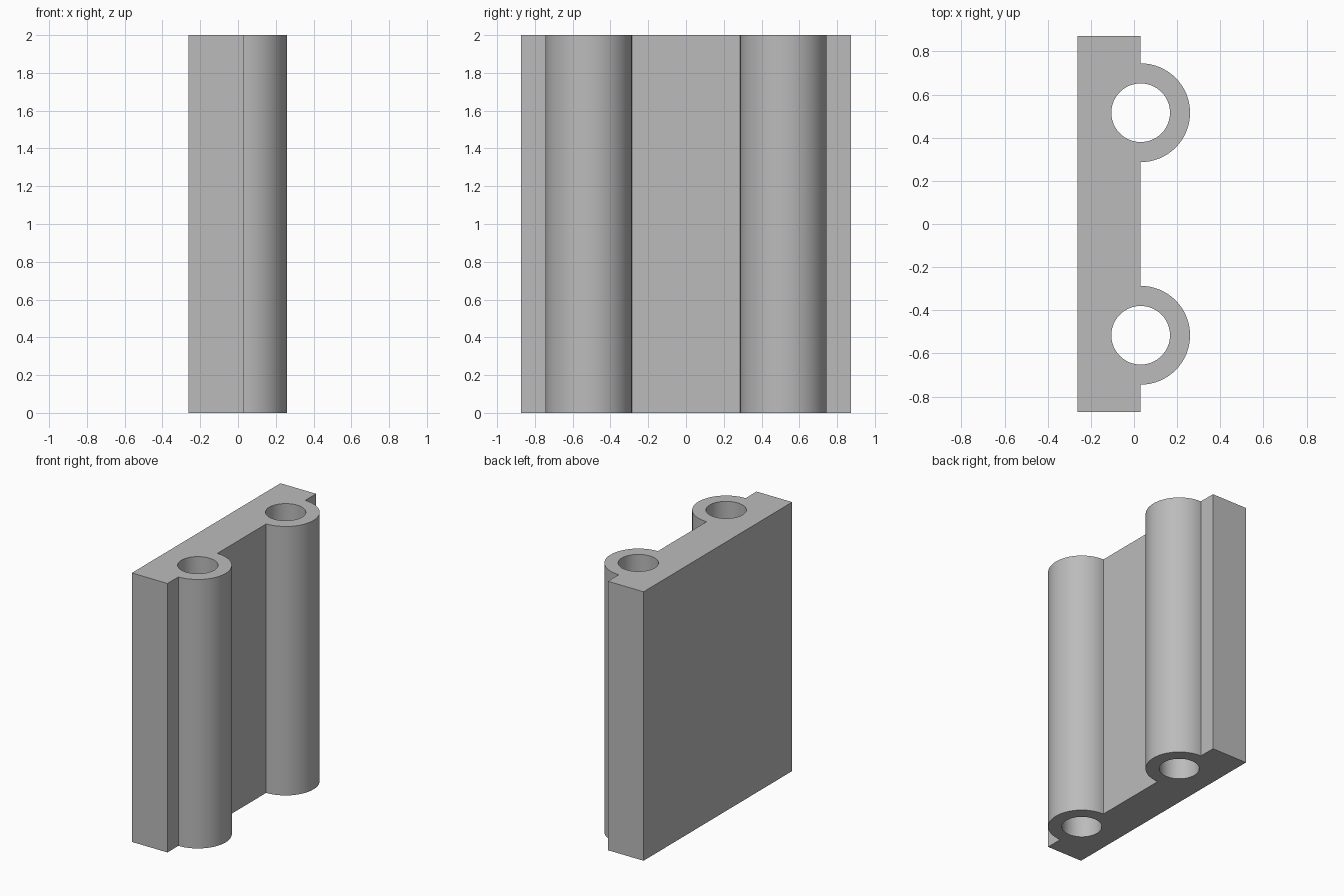
import bpy, bmesh, math

cube = bpy.data.objects.get("Cube")
if cube:
    bpy.data.objects.remove(cube, do_unlink=True)

HEIGHT = 2.0
BACK, FACE, HALF = -0.262, 0.031, 0.873      # plate cross-section
TUBE_Y, OUTER, INNER = 0.516, 0.229, 0.136   # tube centres and radii
SEG = 64

grey = bpy.data.materials.new("plain grey")
grey.use_nodes = True
colour = (0.5, 0.5, 0.5, 1)
grey.diffuse_color = colour
grey.node_tree.nodes["Principled BSDF"].inputs["Base Color"].default_value = colour


def arc(cy, radius, start, end, steps):
    """Points on an arc centred on the plate's front face."""
    angles = [start + (end - start) * i / steps for i in range(steps + 1)]
    return [(FACE + radius * math.cos(a), cy + radius * math.sin(a)) for a in angles]


# Outline of the plate with two half-round bosses, and the two bores
outline = [(BACK, HALF), (BACK, -HALF), (FACE, -HALF)]
bores = []
for cy in (-TUBE_Y, TUBE_Y):
    outline += arc(cy, OUTER, -math.pi / 2, math.pi / 2, SEG // 2)
    bores.append(arc(cy, INNER, 0, 2 * math.pi, SEG)[:-1])
outline.append((FACE, HALF))

# Fill the section and extrude it to full height
bm = bmesh.new()
edges = []
for loop in [outline] + bores:
    verts = [bm.verts.new((x, y, 0)) for x, y in loop]
    edges += [bm.edges.new((v, verts[(i + 1) % len(verts)])) for i, v in enumerate(verts)]
bmesh.ops.triangle_fill(bm, edges=edges, use_beauty=True, normal=(0, 0, 1))
top = bmesh.ops.extrude_face_region(bm, geom=bm.faces[:], use_keep_orig=True)["geom"]
bmesh.ops.translate(bm, vec=(0, 0, HEIGHT),
                    verts=[g for g in top if isinstance(g, bmesh.types.BMVert)])
bmesh.ops.recalc_face_normals(bm, faces=bm.faces[:])

mesh = bpy.data.meshes.new("double_tube_plate")
bm.to_mesh(mesh)
bm.free()
mesh.materials.append(grey)
plate = bpy.data.objects.new("double_tube_plate", mesh)
bpy.context.collection.objects.link(plate)

# Smooth the round walls, keep the edges sharp
bpy.ops.object.select_all(action='DESELECT')
plate.select_set(True)
bpy.context.view_layer.objects.active = plate
bpy.ops.object.shade_smooth_by_angle(angle=math.radians(30))
